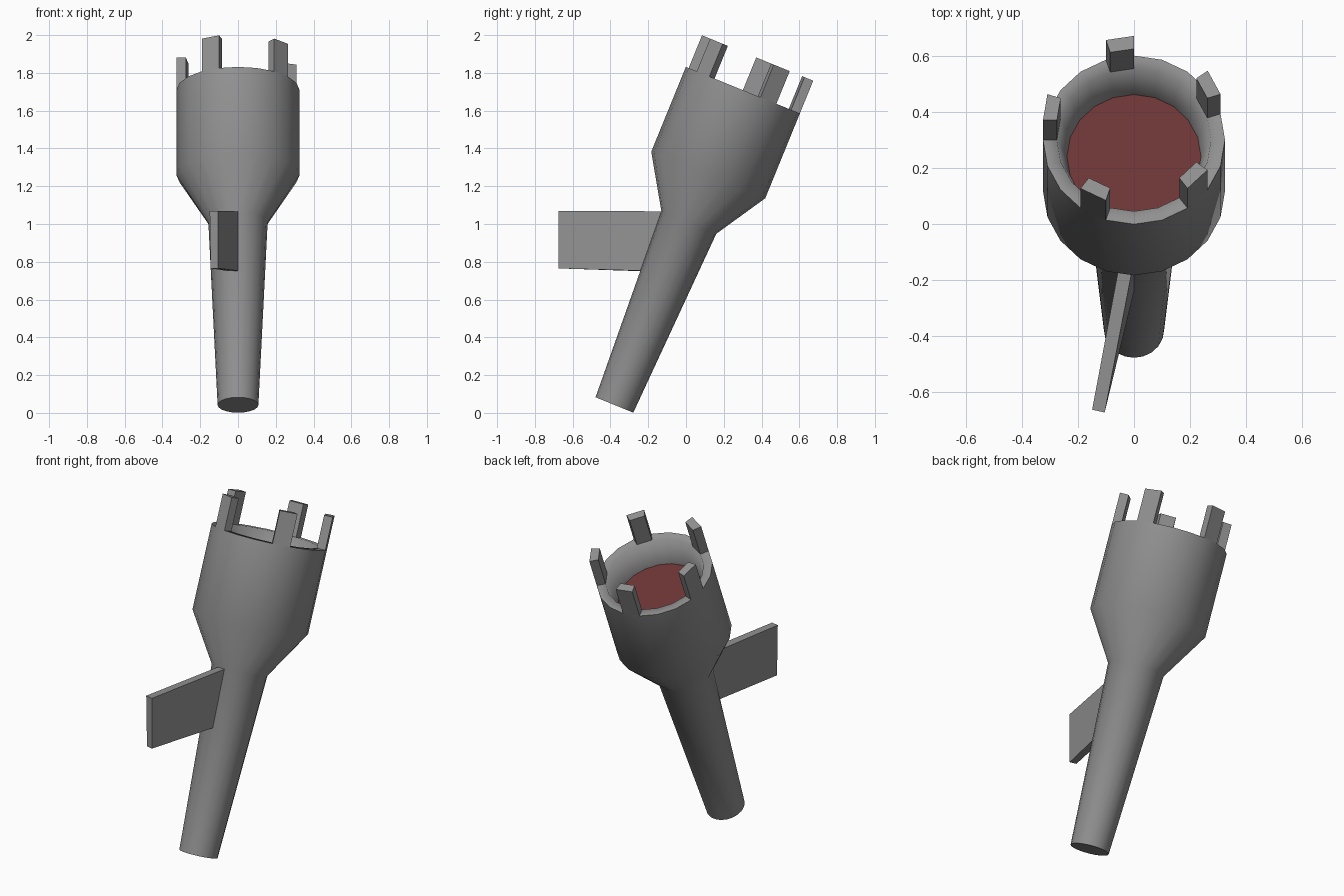
import bpy, bmesh, math
from mathutils import Matrix, Vector

if "Cube" in bpy.data.objects:
    bpy.data.objects.remove(bpy.data.objects["Cube"])

SIDES = 20
TILT = Matrix.Translation((0, -0.379, 0.042)) @ Matrix.Rotation(math.radians(-22.2), 4, 'X')


def material(name, color):
    m = bpy.data.materials.new(name)
    m.diffuse_color = (*color, 1)
    m.use_nodes = True
    m.node_tree.nodes["Principled BSDF"].inputs["Base Color"].default_value = m.diffuse_color
    return m


GREY = material("dark_grey", (0.28, 0.28, 0.28))
RED = material("dark_red", (0.15, 0.035, 0.035))


def make_object(name, bm, mat):
    bmesh.ops.recalc_face_normals(bm, faces=bm.faces)
    mesh = bpy.data.meshes.new(name)
    bm.to_mesh(mesh)
    bm.free()
    mesh.materials.append(mat)
    obj = bpy.data.objects.new(name, mesh)
    bpy.context.collection.objects.link(obj)
    return obj


def polar(r, step, z):
    """Point on the tilted body, at a numbered side corner."""
    a = 2 * math.pi * step / SIDES
    return TILT @ Vector((r * math.cos(a), r * math.sin(a), z))


def ring(bm, r, z):
    return [bm.verts.new(polar(r, i, z)) for i in range(SIDES)]


def prism(name, start, end):
    """Solid joining two four-cornered ends."""
    bm = bmesh.new()
    a, b = ([bm.verts.new(p) for p in quad] for quad in (start, end))
    bm.faces.new(a)
    bm.faces.new(b)
    for i in range(4):
        j = (i + 1) % 4
        bm.faces.new((a[i], a[j], b[j], b[i]))
    return make_object(name, bm, GREY)


# Handle and hollow head, turned from one (radius, height) profile
profile = [(0.108, 0), (0.157, 1.043), (0.326, 1.315), (0.326, 1.80), (0.276, 1.80), (0.24, 1.642)]
bm = bmesh.new()
rings = [ring(bm, r, z) for r, z in profile]
for a, b in zip(rings, rings[1:]):
    for i in range(SIDES):
        j = (i + 1) % SIDES
        bm.faces.new((a[i], a[j], b[j], b[i]))
bm.faces.new(rings[0])
for f in bm.faces:
    f.smooth = True
# Crisp edges only at the handle's end and the outer rim
for crisp in (rings[0], rings[3]):
    for i in range(SIDES):
        bm.edges.get((crisp[i - 1], crisp[i])).smooth = False
make_object("handle_and_cup", bm, GREY)

# Red floor inside the cup
bm = bmesh.new()
bm.faces.new(ring(bm, 0.24, 1.642))
floor = make_object("cup_floor", bm, RED)
for p in floor.data.polygons:
    if p.normal.z < 0:
        p.flip()

# Five prongs rising from every fourth rim segment
for k in range(5):
    s = 1 + 4 * k
    ends = [[polar(0.326, s, z), polar(0.326, s + 1, z),
             polar(0.276, s + 1, z), polar(0.276, s, z)] for z in (1.80, 1.987)]
    prism(f"rim_prong_{k + 1}", *ends)

# Side plate growing out of one handle segment
root = [polar(0.157, 15, 1.043), polar(0.157, 14, 1.043),
        polar(0.141, 14, 0.71), polar(0.141, 15, 0.71)]
tip = [Vector((-0.105, -0.675, 1.07)), Vector((-0.15, -0.665, 1.07)),
       Vector((-0.145, -0.665, 0.765)), Vector((-0.105, -0.675, 0.765))]
prism("side_plate", root, tip)
